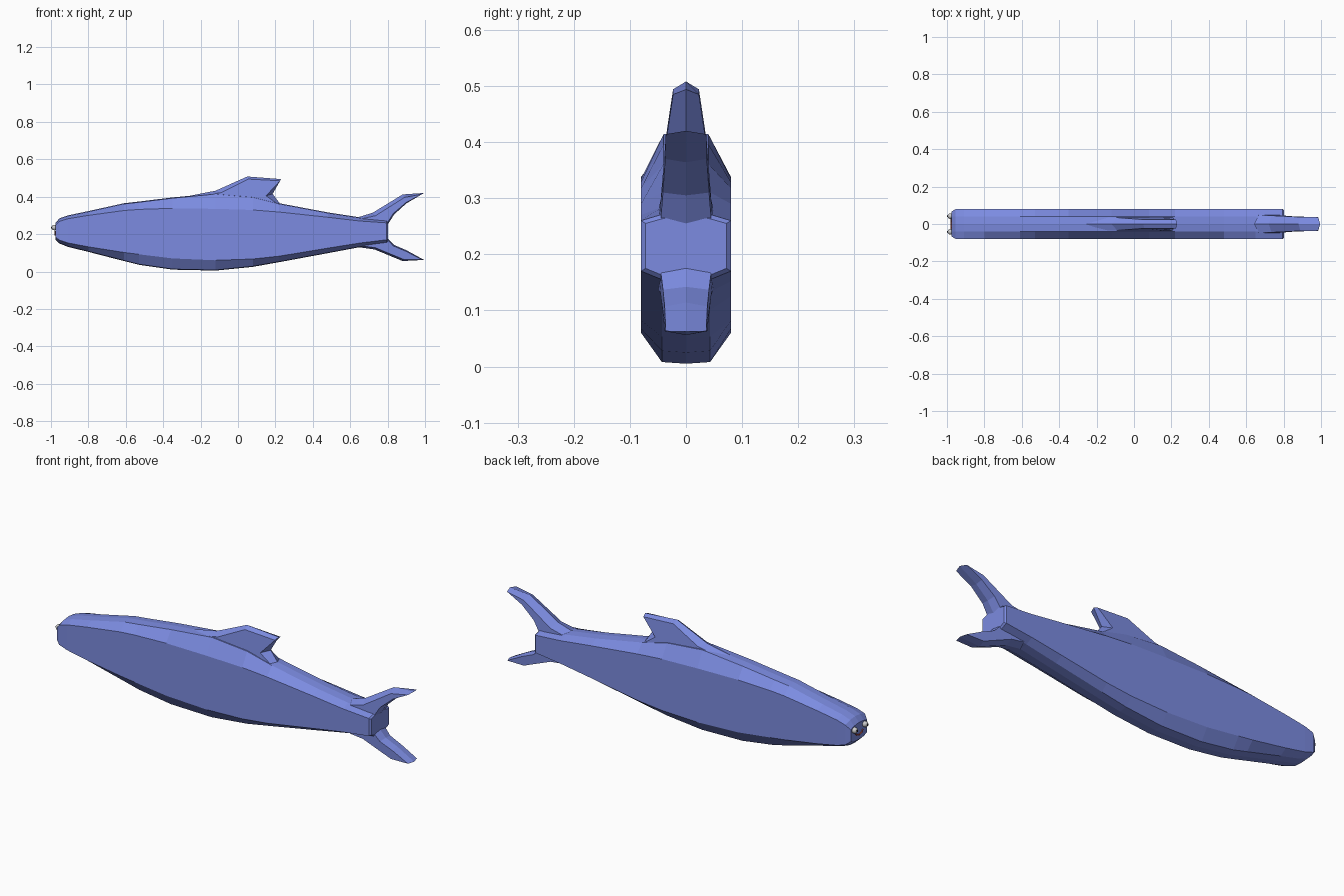
import bpy, bmesh, math
from mathutils import Vector


def material(name, rgb):
    m = bpy.data.materials.new(name)
    m.diffuse_color = (*rgb, 1)
    return m


BLUE = material("blue", (0.20, 0.26, 0.75))
WHITE = material("white", (0.8, 0.8, 0.8))
BLACK = material("black", (0.01, 0.01, 0.01))
RED = material("red", (0.45, 0.08, 0.06))


def mesh_object(name, verts, faces, mat):
    me = bpy.data.meshes.new(name)
    me.from_pydata(verts, [], faces)
    bm = bmesh.new()
    bm.from_mesh(me)
    bmesh.ops.recalc_face_normals(bm, faces=bm.faces)
    bm.to_mesh(me)
    bm.free()
    me.materials.append(mat)
    ob = bpy.data.objects.new(name, me)
    bpy.context.collection.objects.link(ob)
    return ob


def fin(name, centre, side, thick):
    """Prism with a ridged rim: centre outline at y=0, side outlines at +-thick."""
    n = len(centre)
    verts = [(x, -t, z) for (x, z), t in zip(side, thick)]
    verts += [(x, 0, z) for x, z in centre]
    verts += [(x, t, z) for (x, z), t in zip(side, thick)]
    faces = [tuple(range(n)), tuple(range(2 * n, 3 * n))]
    for layer in (0, n):
        for i in range(n):
            j = (i + 1) % n
            faces.append((layer + i, layer + j, layer + n + j, layer + n + i))
    return mesh_object(name, verts, faces, BLUE)


# body: x, bottom, side bottom, side top, top, half width
sections = [
    (-0.977, 0.172, 0.185, 0.245, 0.258, 0.066),
    (-0.955, 0.150, 0.168, 0.268, 0.284, 0.079),
    (-0.91, 0.132, 0.153, 0.282, 0.300, 0.08),
    (-0.80, 0.105, 0.132, 0.300, 0.323, 0.08),
    (-0.61, 0.056, 0.102, 0.326, 0.365, 0.08),
    (-0.53, 0.036, 0.092, 0.332, 0.374, 0.08),
    (-0.35, 0.010, 0.070, 0.338, 0.396, 0.08),
    (-0.12, 0.005, 0.060, 0.335, 0.418, 0.08),
    (0.08, 0.025, 0.067, 0.329, 0.400, 0.08),
    (0.22, 0.050, 0.082, 0.318, 0.365, 0.08),
    (0.48, 0.098, 0.125, 0.290, 0.316, 0.08),
    (0.65, 0.130, 0.152, 0.270, 0.290, 0.08),
    (0.795, 0.152, 0.170, 0.260, 0.276, 0.08),
    (0.803, 0.160, 0.175, 0.255, 0.268, 0.072),
]
verts, faces = [], []
for x, b, sb, st, t, w in sections:
    verts += [(x, 0, b), (x, 0.043, b + 0.003), (x, w, sb), (x, w, st), (x, 0.040, t - 0.004),
              (x, 0, t), (x, -0.040, t - 0.004), (x, -w, st), (x, -w, sb), (x, -0.043, b + 0.003)]
K = 10
for r in range(len(sections) - 1):
    for i in range(K):
        j = (i + 1) % K
        faces.append((r * K + i, r * K + j, (r + 1) * K + j, (r + 1) * K + i))
faces += [tuple(range(K)), tuple(range((len(sections) - 1) * K, len(sections) * K))]
mesh_object("body", verts, faces, BLUE)

# dorsal fin
fin("dorsal_fin",
    [(-0.36, 0.385), (-0.12, 0.432), (0.05, 0.508), (0.23, 0.494), (0.185, 0.415), (0.225, 0.362), (0.20, 0.30)],
    [(-0.34, 0.375), (-0.09, 0.422), (0.055, 0.494), (0.225, 0.485), (0.15, 0.405), (0.21, 0.362), (0.18, 0.30)],
    [0.036, 0.034, 0.023, 0.023, 0.035, 0.036, 0.045])

# tail lobes
fin("upper_tail_lobe",
    [(0.62, 0.27), (0.645, 0.291), (0.72, 0.314), (0.88, 0.412), (0.995, 0.42),
     (0.90, 0.364), (0.835, 0.305), (0.803, 0.255), (0.74, 0.24)],
    [(0.65, 0.265), (0.67, 0.284), (0.735, 0.298), (0.89, 0.396), (0.985, 0.414),
     (0.90, 0.370), (0.83, 0.310), (0.800, 0.262), (0.74, 0.245)],
    [0.05, 0.048, 0.045, 0.037, 0.036, 0.037, 0.041, 0.045, 0.05])
fin("lower_tail_lobe",
    [(0.62, 0.15), (0.65, 0.129), (0.73, 0.118), (0.88, 0.056), (0.995, 0.062),
     (0.90, 0.114), (0.835, 0.142), (0.803, 0.175), (0.74, 0.19)],
    [(0.65, 0.16), (0.67, 0.136), (0.735, 0.127), (0.89, 0.063), (0.985, 0.063),
     (0.90, 0.107), (0.83, 0.137), (0.800, 0.170), (0.74, 0.185)],
    [0.05, 0.048, 0.045, 0.038, 0.036, 0.038, 0.041, 0.045, 0.05])


# eyes and pupils
def ball(name, loc, r, mat):
    bpy.ops.mesh.primitive_uv_sphere_add(segments=16, ring_count=8, radius=r, location=loc)
    ob = bpy.context.object
    ob.name = name
    ob.data.materials.append(mat)
    bpy.ops.object.shade_smooth()


for label, s in (("left", 1), ("right", -1)):
    ball(label + "_eye", (-0.982, s * 0.042, 0.235), 0.015, WHITE)
    ball(label + "_pupil", (-0.994, s * 0.042, 0.235), 0.006, BLACK)

# smiling mouth: short tube bent along an arc
curve = bpy.data.curves.new("mouth", 'CURVE')
curve.dimensions = '3D'
curve.bevel_depth = 0.004
curve.bevel_resolution = 1
spline = curve.splines.new('POLY')
spline.points.add(8)
for i, p in enumerate(spline.points):
    a = math.radians(200 + 140 * i / 8)
    p.co = (-0.978, 0.032 * math.cos(a), 0.222 + 0.025 * math.sin(a), 1)
curve.materials.append(RED)
bpy.context.collection.objects.link(bpy.data.objects.new("mouth", curve))
